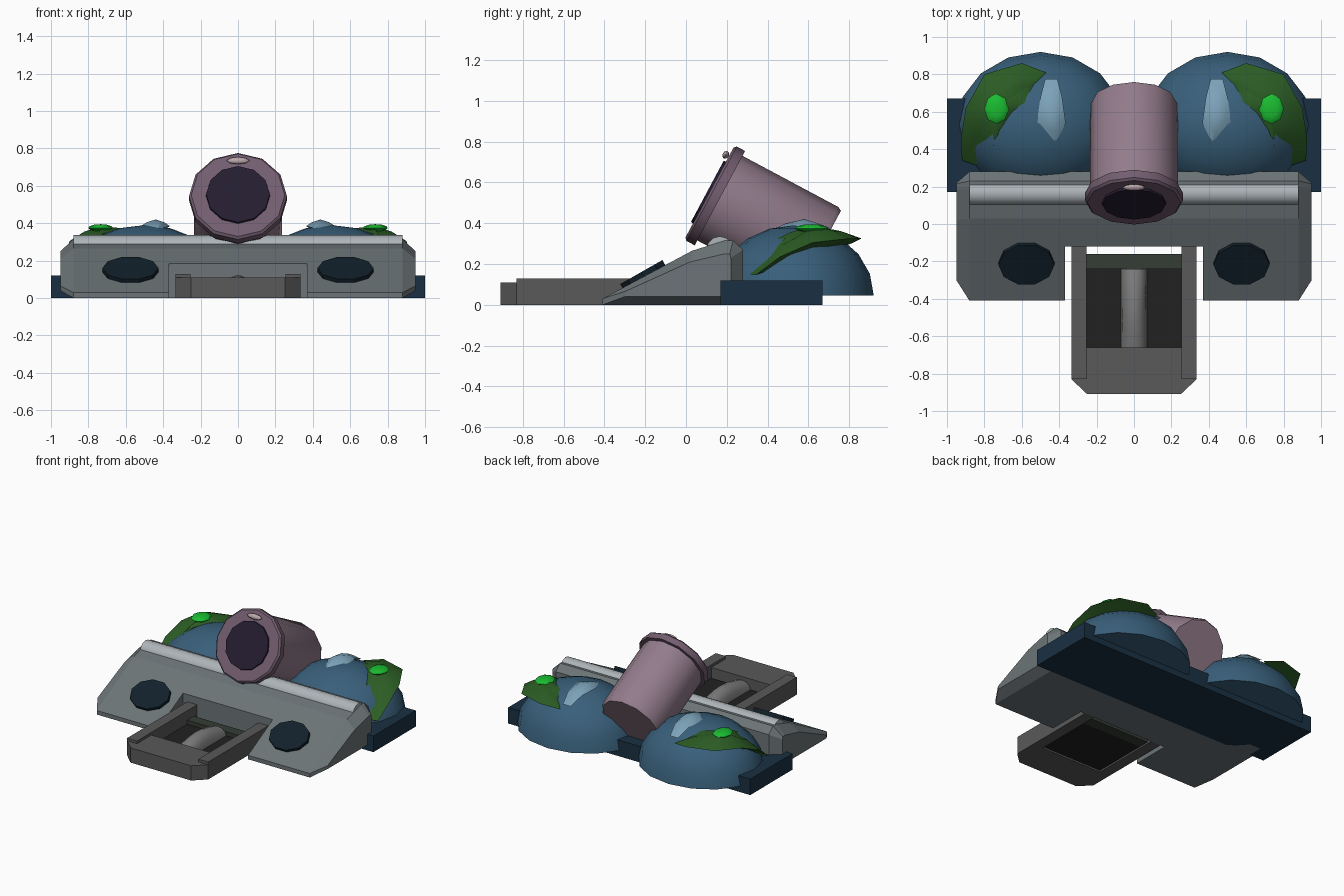
import bpy, bmesh, math
from mathutils import Vector, Matrix

if "Cube" in bpy.data.objects:
    bpy.data.objects.remove(bpy.data.objects["Cube"])

def mat(name, r, g, b):
    m = bpy.data.materials.new(name)
    m.diffuse_color = (r, g, b, 1)
    m.use_nodes = True
    m.node_tree.nodes["Principled BSDF"].inputs["Base Color"].default_value = m.diffuse_color
    return m

NAVY = mat("navy", 0.01, 0.03, 0.055)
BLUE = mat("blue", 0.04, 0.115, 0.195)
PALE = mat("pale_blue", 0.2, 0.36, 0.48)
STEEL = mat("steel", 0.15, 0.175, 0.185)
BAR = mat("bar", 0.42, 0.46, 0.48)
IRON = mat("iron", 0.1, 0.1, 0.1)
BLACK = mat("black", 0.015, 0.015, 0.015)
OLIVE = mat("dark_olive", 0.035, 0.045, 0.035)
HOLE = mat("hole", 0.006, 0.015, 0.024)
MAUVE = mat("mauve", 0.29, 0.2, 0.26)
RIM = mat("rim_mauve", 0.17, 0.11, 0.16)
PINK = mat("pink", 0.5, 0.38, 0.4)
MOUTH = mat("mouth", 0.018, 0.012, 0.03)
MOSS = mat("moss", 0.025, 0.11, 0.018)
GLOW = mat("bright_green", 0.01, 0.5, 0.03)

def finish(bm, name, m, smooth=None):
    bmesh.ops.remove_doubles(bm, verts=bm.verts, dist=1e-5)
    bmesh.ops.recalc_face_normals(bm, faces=bm.faces)
    me = bpy.data.meshes.new(name)
    bm.to_mesh(me)
    bm.free()
    me.materials.append(m)
    ob = bpy.data.objects.new(name, me)
    bpy.context.collection.objects.link(ob)
    if smooth:
        bpy.ops.object.select_all(action='DESELECT')
        ob.select_set(True)
        bpy.context.view_layer.objects.active = ob
        bpy.ops.object.shade_smooth_by_angle(angle=math.radians(smooth))
    return ob

def loft(name, rings, m, smooth=None):
    """Skin a list of equal-length rings and cap both ends."""
    bm = bmesh.new()
    vs = [[bm.verts.new(p) for p in r] for r in rings]
    n = len(vs[0])
    for a, b in zip(vs, vs[1:]):
        for i in range(n):
            j = (i + 1) % n
            bm.faces.new((a[i], a[j], b[j], b[i]))
    bm.faces.new(vs[0])
    bm.faces.new(vs[-1])
    return finish(bm, name, m, smooth)

def box(name, x0, x1, y0, y1, z0, z1, m):
    q = [(x0, y0), (x1, y0), (x1, y1), (x0, y1)]
    return loft(name, [[(x, y, z) for x, y in q] for z in (z0, z1)], m)

def blob(name, c, r, m, seg=16, rings=8, rot=Matrix(), half=False, smooth=50):
    bm = bmesh.new()
    bmesh.ops.create_uvsphere(bm, u_segments=seg, v_segments=rings, radius=1)
    if half:
        bmesh.ops.delete(bm, geom=[v for v in bm.verts if v.co.z < -0.01], context='VERTS')
        bmesh.ops.holes_fill(bm, edges=[e for e in bm.edges if e.is_boundary])
    bm.transform(Matrix.Translation(c) @ rot @ Matrix.Diagonal((*r, 1)))
    return finish(bm, name, m, smooth)

def disc_rings(c, axis, stations, n, sx=1.0):
    """Rings around an axis in the y-z plane; stations = (distance, radius)."""
    a = Vector(axis).normalized()
    u, v = Vector((1, 0, 0)), a.cross(Vector((1, 0, 0)))
    return [[Vector(c) + a * t + u * (r * sx * math.cos(k * 2 * math.pi / n))
             + v * (r * math.sin(k * 2 * math.pi / n)) for k in range(n)] for t, r in stations]

def leaf(name, outline, top, bottom, m, s, inner=0.55, smooth=40):
    """Rounded patch: outline, raised inner ring, top and bottom centres."""
    bm = bmesh.new()
    P = lambda p: bm.verts.new((p[0] * s, p[1], p[2]))
    t = Vector(top)
    o = [P(p) for p in outline]
    mid = []
    for p in outline:
        q = t.lerp(Vector(p), inner)
        q.z += 0.3 * (t.z - q.z)
        mid.append(P(q))
    tv, bv = P(top), P(bottom)
    for i in range(len(o)):
        j = (i + 1) % len(o)
        bm.faces.new((o[i], o[j], mid[j], mid[i]))
        bm.faces.new((mid[i], mid[j], tv))
        bm.faces.new((o[j], o[i], bv))
    return finish(bm, name, m, smooth)

# rear plinth
box("rear_plinth", -1, 1, 0.17, 0.67, 0, 0.12, NAVY)

# wedge body with bevelled ends and centre notch
full = [(-.41, 0), (-.41, .03), (.03, .265), (.19, .315), (.23, .315), (.28, .27), (.28, 0)]
notch = [(-.12, 0), (-.12, .185)] + full[2:]
end = [(-.30, .04), (-.30, .065), (.02, .21), (.19, .25), (.215, .25), (.22, .23), (.22, .04)]
sections = [(-.95, end), (-.88, full), (-.37, full), (-.37, notch),
            (.37, notch), (.37, full), (.88, full), (.95, end)]
loft("wedge_body", [[(x, y, z) for y, z in s] for x, s in sections], STEEL)

# round bar along the top of the wedge
loft("top_bar", [[(x, .165 + .065 * math.cos(a), .27 + .066 * math.sin(a))
                  for a in [k * math.pi / 6 for k in range(12)]] for x in (-.88, .88)], BAR, 40)

# front tray: nose plate, rails, floor, crossbar and arched roller
nose = [(-.335, -.66), (-.335, -.83), (-.25, -.91), (.25, -.91), (.335, -.83), (.335, -.66)]
loft("tray_nose", [[(x, y, z) for x, y in nose] for z in (0, .11)], IRON)
for s, side in ((-1, "left"), (1, "right")):
    box("tray_rail_" + side, s * .253, s * .335, -.83, -.11, 0, .13, IRON)
box("tray_floor", -.255, .255, -.67, -.24, .012, .03, BLACK)
box("tray_crossbar", -.255, .255, -.24, -.16, .012, .06, OLIVE)
arch = []
for k in range(7):
    y, lift = -.66 + .07 * k, .04 * math.sin(math.pi * k / 6)
    arch.append([(.07 * math.cos(a), y, .03 + (.055 + lift) * math.sin(a))
                 for a in [i * math.pi / 6 for i in range(7)]])
loft("tray_roller", arch, mat("roller", 0.2, 0.2, 0.2), 45)

# tilted barrel with rim, mouth and glint
c, ax = (0, .115, .55), (0, .88, -.47)
loft("barrel", disc_rings(c, ax, [(.03, .235), (.59, .235), (.61, .225)], 12), MAUVE, 35)
loft("barrel_rim", disc_rings(c, ax, [(0, .25), (.012, .262), (.058, .262)], 12), RIM, 35)
loft("barrel_mouth", disc_rings(c, ax, [(-.012, .17), (.02, .175)], 12), MOUTH)
tilt = Matrix.Rotation(math.radians(62), 4, 'X')
blob("rim_glint", (0, .195, .735), (.062, .02, .016), PINK, 8, 6, tilt)

# mirrored domes, patches and holes
moss = [(.47, .81, .30), (.60, .86, .325), (.80, .80, .325), (.90, .62, .305), (.925, .46, .235),
        (.92, .34, .145), (.83, .31, .15), (.75, .42, .31), (.72, .50, .345),
        (.65, .60, .36), (.57, .65, .36), (.53, .75, .325)]
crystal = [(.42, .43, .36), (.365, .54, .375), (.385, .68, .365), (.41, .775, .315),
           (.475, .775, .315), (.50, .68, .365), (.52, .54, .375)]
crystal = [(x, y, z + .01) for x, y, z in crystal]
for s, side in ((-1, "left"), (1, "right")):
    blob("dome_" + side, (s * .5, .53, .045), (.45, .39, .345), BLUE, 16, 10, half=True)
    leaf("moss_" + side, moss, (.73, .63, .385), (.66, .62, .25), MOSS, s)
    blob("moss_bud_" + side, (s * .735, .615, .375), (.066, .08, .02), GLOW, 8, 6)
    leaf("dome_crystal_" + side, crystal, (.44, .58, .42), (.44, .6, .33), PALE, s, .6)
    loft("hole_" + side, disc_rings((s * .575, -.21, .145), (0, -.5, .88),
                                    [(-.03, .125), (.018, .125)], 10, 1.2), HOLE)
